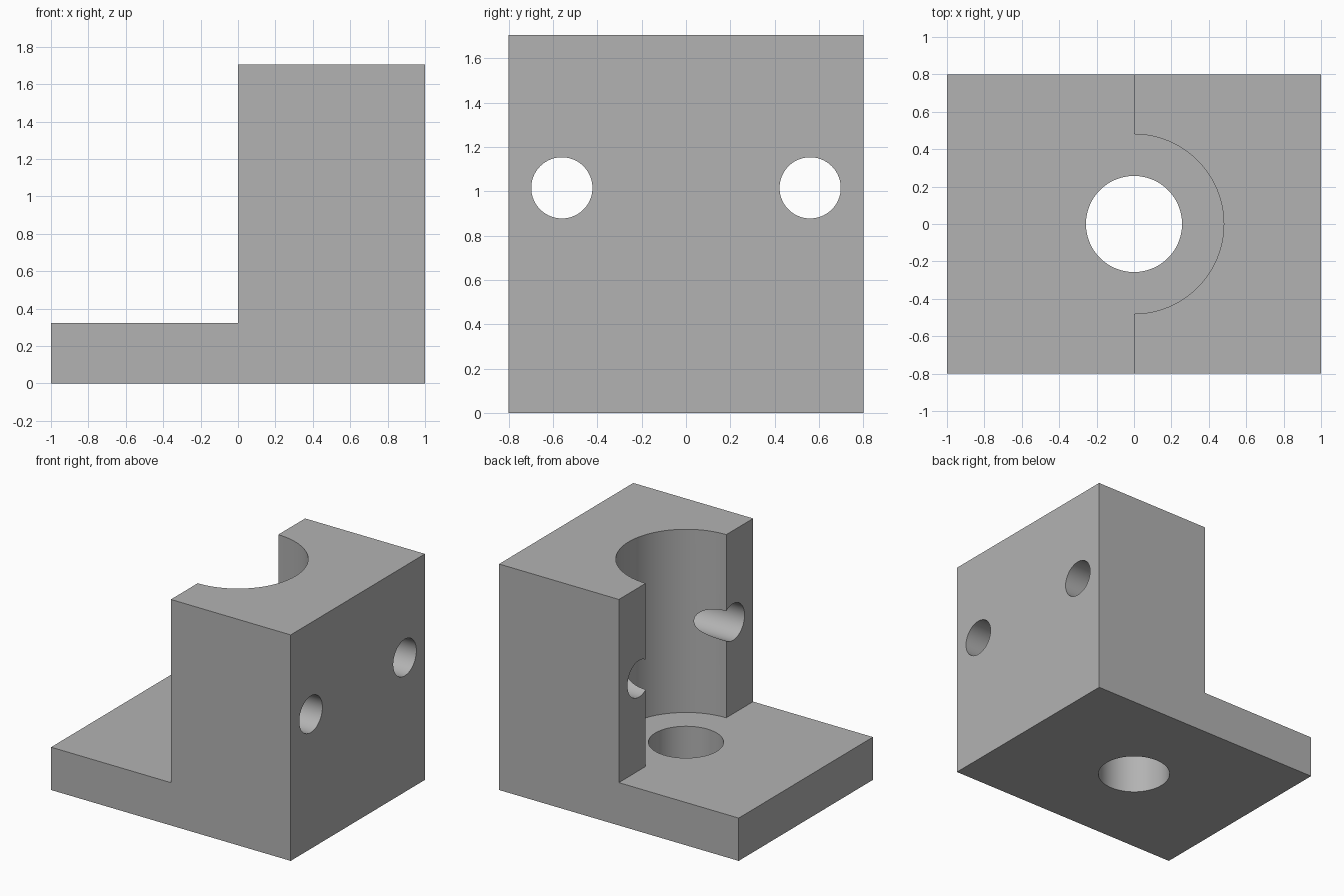
import bpy
import bmesh
import math
from mathutils import Matrix, Vector

cube = bpy.data.objects.get("Cube")
if cube:
    bpy.data.objects.remove(cube, do_unlink=True)

HALF_X, HALF_Y = 1.0, 0.8
PLATE_TOP, HEIGHT = 0.323, 1.705

grey = bpy.data.materials.new("plain_grey")
grey.use_nodes = True
colour = (0.45, 0.45, 0.45, 1)
grey.diffuse_color = colour
grey.node_tree.nodes["Principled BSDF"].inputs["Base Color"].default_value = colour


def add_object(name, bm):
    mesh = bpy.data.meshes.new(name)
    bmesh.ops.recalc_face_normals(bm, faces=bm.faces)
    bm.to_mesh(mesh)
    bm.free()
    mesh.materials.append(grey)
    obj = bpy.data.objects.new(name, mesh)
    bpy.context.collection.objects.link(obj)
    return obj


def drill(target, name, start, end, radius, sides=96):
    """Cut a round hole through target from start to end."""
    start, end = Vector(start), Vector(end)
    axis = end - start
    turn = axis.to_track_quat("Z", "Y").to_matrix().to_4x4()
    bm = bmesh.new()
    bmesh.ops.create_cone(bm, cap_ends=True, segments=sides, radius1=radius,
                          radius2=radius, depth=axis.length,
                          matrix=Matrix.Translation((start + end) / 2) @ turn)
    cutter = add_object(name, bm)
    cutter.hide_render = True
    mod = target.modifiers.new(name, "BOOLEAN")
    mod.operation, mod.solver, mod.object = "DIFFERENCE", "EXACT", cutter
    bpy.ops.object.modifier_apply(modifier=name)
    bpy.data.objects.remove(cutter, do_unlink=True)


# L-shaped body: base plate with an upright block on its left half
profile = [(-HALF_X, 0), (HALF_X, 0), (HALF_X, HEIGHT),
           (0, HEIGHT), (0, PLATE_TOP), (-HALF_X, PLATE_TOP)]
bm = bmesh.new()
face = bm.faces.new([bm.verts.new((x, -HALF_Y, z)) for x, z in profile])
side = bmesh.ops.extrude_face_region(bm, geom=[face])["geom"]
bmesh.ops.translate(bm, vec=(0, 2 * HALF_Y, 0),
                    verts=[v for v in side if isinstance(v, bmesh.types.BMVert)])
bracket = add_object("bracket_body", bm)
bpy.context.view_layer.objects.active = bracket
bracket.select_set(True)

# Half-round bore in the upright, down to the plate
drill(bracket, "half_round_bore", (0, 0, PLATE_TOP), (0, 0, HEIGHT + 0.2), 0.48)
# Vertical hole through the plate
drill(bracket, "plate_hole", (0, 0, -0.2), (0, 0, PLATE_TOP + 0.2), 0.257)
# Pair of cross holes through the upright
for label, y in (("front", -0.56), ("back", 0.56)):
    drill(bracket, label + "_cross_hole", (-0.2, y, 1.015), (1.2, y, 1.015), 0.138)

bpy.ops.object.shade_smooth_by_angle(angle=math.radians(30))
